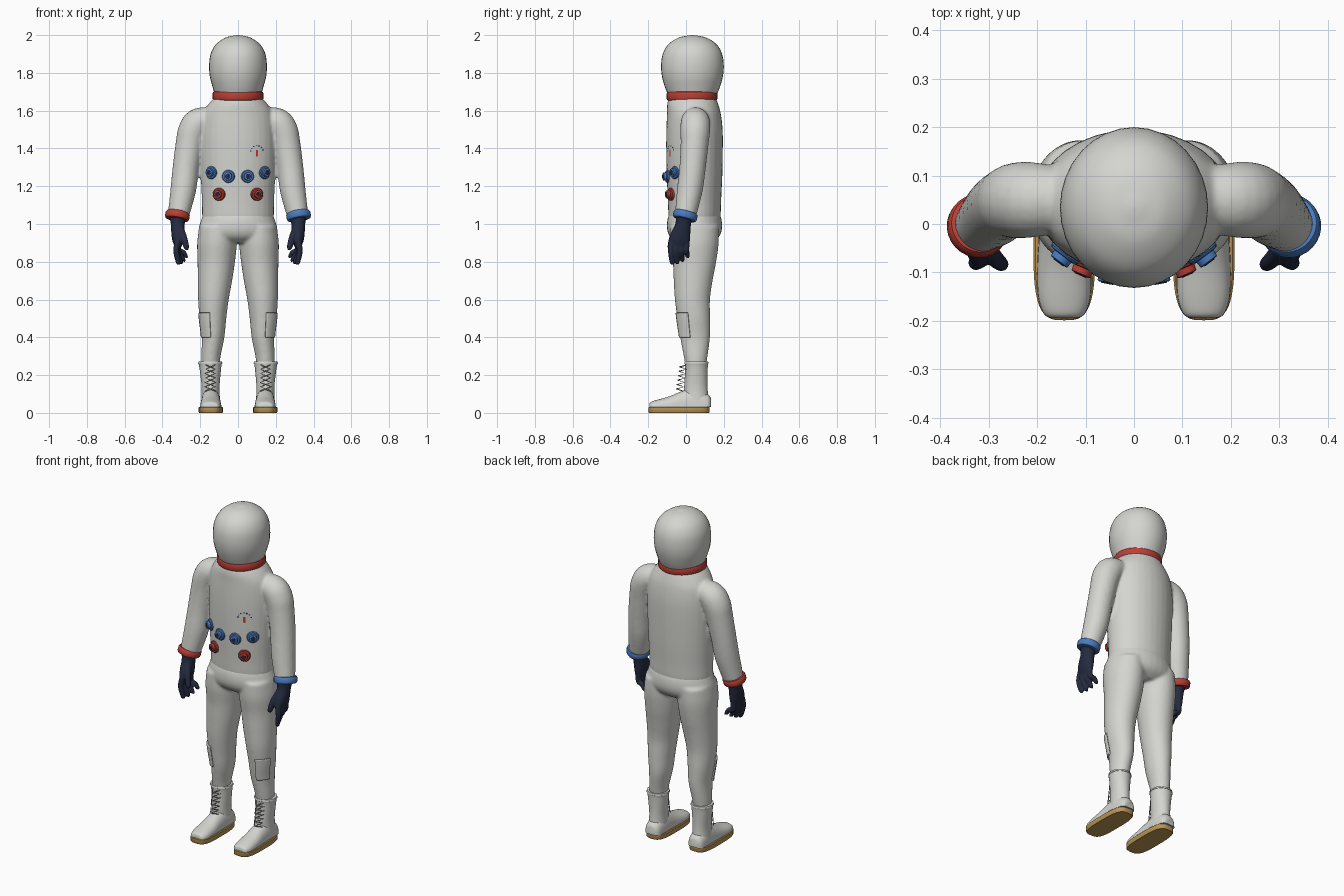
import bpy, bmesh, math
from mathutils import Vector

if "Cube" in bpy.data.objects:
    bpy.data.objects.remove(bpy.data.objects["Cube"])


def material(name, rgb):
    m = bpy.data.materials.new(name)
    m.use_nodes = True
    m.diffuse_color = (*rgb, 1)
    bsdf = m.node_tree.nodes["Principled BSDF"]
    bsdf.inputs["Base Color"].default_value = (*rgb, 1)
    bsdf.inputs["Roughness"].default_value = 0.6
    return m


SUIT = material("suit white", (0.66, 0.66, 0.63))
RED = material("fitting red", (0.5, 0.05, 0.035))
BLUE = material("fitting blue", (0.07, 0.2, 0.52))
NAVY = material("glove navy", (0.018, 0.024, 0.05))
TAN = material("sole tan", (0.5, 0.31, 0.09))
LACE = material("lace grey", (0.4, 0.4, 0.38))


def finish(name, bm, mat, voxel=0, angle=40):
    """Turn a bmesh into an object; voxel > 0 fuses its parts softly."""
    bmesh.ops.recalc_face_normals(bm, faces=bm.faces)
    me = bpy.data.meshes.new(name)
    bm.to_mesh(me)
    bm.free()
    me.materials.append(mat)
    me.shade_smooth()
    me.set_sharp_from_angle(angle=math.radians(angle))
    ob = bpy.data.objects.new(name, me)
    bpy.context.collection.objects.link(ob)
    if voxel:
        r = ob.modifiers.new("fuse", "REMESH")
        r.mode = "VOXEL"
        r.voxel_size = voxel
        r.use_smooth_shade = True
        s = ob.modifiers.new("soften", "SMOOTH")
        s.factor = 0.5
        s.iterations = 6
    return ob


def spline(keys, steps=5):
    """Catmull-Rom through tuples of any length."""
    out = []
    for i in range(len(keys) - 1):
        a, b, c, d = (keys[max(i - 1, 0)], keys[i], keys[i + 1], keys[min(i + 2, len(keys) - 1)])
        for k in range(steps):
            t = k / steps
            out.append(tuple(0.5 * (2 * q + (r - p) * t + (2 * p - 5 * q + 4 * r - s) * t * t
                                    + (3 * q - p - 3 * r + s) * t ** 3)
                             for p, q, r, s in zip(a, b, c, d)))
    return out + [tuple(keys[-1])]


def circle(n=32):
    return [(math.cos(2 * math.pi * i / n), math.sin(2 * math.pi * i / n)) for i in range(n)]


def loft(bm, rings, caps=True, closed=True):
    vs = [[bm.verts.new(p) for p in ring] for ring in rings]
    n = len(vs[0])
    for a, b in zip(vs, vs[1:]):
        for i in range(n if closed else n - 1):
            j = (i + 1) % n
            bm.faces.new((a[i], a[j], b[j], b[i]))
    if caps:
        bm.faces.new(vs[0])
        bm.faces.new(vs[-1])


def column(bm, keys, s=1, steps=5):
    """Elliptical sections stacked upward: z, cx, cy, rx, ry."""
    loft(bm, [[Vector((s * cx + rx * c, cy + ry * d, z)) for c, d in circle()]
              for z, cx, cy, rx, ry in spline(keys, steps)])


def tube(bm, keys, s=1, steps=5):
    """Round tube along a path: x, y, z, radius."""
    pts = spline(keys, steps)
    pos = [Vector((s * p[0], p[1], p[2])) for p in pts]
    rings = []
    for i, p in enumerate(pos):
        d = (pos[min(i + 1, len(pos) - 1)] - pos[max(i - 1, 0)]).normalized()
        u = d.cross(Vector((0, 1, 0.3))).normalized()
        v = d.cross(u)
        rings.append([p + pts[i][3] * (u * a + v * b) for a, b in circle(20)])
    loft(bm, rings)


def turned(bm, origin, axis, profile):
    """Lathe a list of (offset, radius) about an axis."""
    q = Vector(axis).to_track_quat("Z", "Y")
    loft(bm, [[Vector(origin) + q @ Vector((r * a, r * b, o)) for a, b in circle(28)]
              for o, r in profile])


# Helmet and neck ring
bm = bmesh.new()
column(bm, [(1.67, 0, 0.034, 0.118, 0.122), (1.72, 0, 0.034, 0.133, 0.144), (1.78, 0, 0.034, 0.149, 0.161),
            (1.84, 0, 0.034, 0.153, 0.166), (1.9, 0, 0.034, 0.145, 0.157), (1.95, 0, 0.034, 0.118, 0.129),
            (1.985, 0, 0.034, 0.07, 0.077), (1.997, 0, 0.034, 0.025, 0.027), (2.0, 0, 0.034, 0.004, 0.004)])
finish("helmet", bm, SUIT, angle=60)
bm = bmesh.new()
column(bm, [(z, 0, 0.032, r, r) for z, r in
            ((1.65, 0.12), (1.655, 0.13), (1.663, 0.134), (1.692, 0.134), (1.7, 0.13), (1.703, 0.118))], steps=1)
finish("neck_ring", bm, RED)

# Jacket: torso and arms fused
bm = bmesh.new()
column(bm, [(1.0, 0, 0.045, 0.184, 0.132), (1.04, 0, 0.045, 0.19, 0.138), (1.12, 0, 0.045, 0.191, 0.141),
            (1.25, 0, 0.045, 0.197, 0.147), (1.4, 0, 0.045, 0.202, 0.15), (1.5, 0, 0.045, 0.2, 0.149),
            (1.58, 0, 0.042, 0.188, 0.143), (1.63, 0, 0.036, 0.16, 0.136), (1.67, 0, 0.033, 0.125, 0.125)])
for s in (1, -1):
    tube(bm, [(0.1, 0.05, 1.555, 0.06), (0.2, 0.05, 1.54, 0.077), (0.238, 0.049, 1.495, 0.079),
              (0.257, 0.045, 1.42, 0.074), (0.276, 0.035, 1.3, 0.07), (0.29, 0.02, 1.18, 0.068),
              (0.315, -0.002, 1.05, 0.057)], s)
finish("jacket", bm, SUIT, voxel=0.008)

# Trousers: hips and legs fused
LEG = [(0.24, 0.146, 0.052, 0.048, 0.053), (0.3, 0.143, 0.051, 0.051, 0.063), (0.4, 0.132, 0.048, 0.06, 0.079),
       (0.5, 0.133, 0.041, 0.071, 0.087), (0.6, 0.13, 0.034, 0.081, 0.093), (0.7, 0.122, 0.038, 0.091, 0.103),
       (0.8, 0.115, 0.045, 0.099, 0.115), (0.9, 0.111, 0.045, 0.105, 0.128), (0.99, 0.107, 0.045, 0.098, 0.128)]
bm = bmesh.new()
column(bm, [(0.9, 0, 0.045, 0.15, 0.09), (0.93, 0, 0.045, 0.2, 0.128), (0.97, 0, 0.045, 0.209, 0.145),
            (1.02, 0, 0.045, 0.196, 0.144), (1.06, 0, 0.045, 0.182, 0.132)])
for s in (1, -1):
    column(bm, LEG, s)
finish("trousers", bm, SUIT, voxel=0.008)

# Knee patches wrapped on the outer front of each leg
for s, side in ((1, "left"), (-1, "right")):
    bm = bmesh.new()
    rings = []
    for z, cx, cy, rx, ry in spline(LEG, 20):
        if 0.4 <= z <= 0.53:
            angles = [math.radians(-78 + 6 * i) for i in range(11)]
            rings.append([Vector((s * (cx + (rx + 0.004) * math.cos(a)), cy + (ry + 0.004) * math.sin(a), z))
                          for a in angles])
    loft(bm, rings, caps=False, closed=False)
    patch = finish(side + "_knee_patch", bm, SUIT)
    mod = patch.modifiers.new("thickness", "SOLIDIFY")
    mod.thickness = 0.008
    mod.offset = 0

for s, side in ((1, "left"), (-1, "right")):
    # Wrist ring
    bm = bmesh.new()
    turned(bm, (s * 0.321, -0.004, 1.044), (s * 0.17, -0.24, -1),
           [(-0.021, 0.05), (-0.019, 0.06), (-0.011, 0.065), (0.011, 0.065), (0.019, 0.06), (0.021, 0.05)])
    finish(side + "_wrist_ring", bm, BLUE if s > 0 else RED)

    # Glove: palm, four fingers and thumb
    bm = bmesh.new()
    column(bm, [(0.875, 0.317, -0.036, 0.016, 0.042), (0.91, 0.318, -0.035, 0.029, 0.055),
                (0.95, 0.318, -0.029, 0.035, 0.052), (1.0, 0.319, -0.015, 0.037, 0.042),
                (1.05, 0.319, -0.004, 0.046, 0.048)], s)
    for i in range(4):
        y, tip = -0.076 + 0.027 * i, 0.784 + 0.004 * i * i
        tube(bm, [(0.318, y, 0.915, 0.016), (0.327 - 0.004 * i, y - 0.004, 0.86, 0.0155),
                  (0.32 - 0.01 * i, y, tip + 0.03, 0.014), (0.314 - 0.013 * i, y + 0.003, tip + 0.006, 0.011),
                  (0.313 - 0.013 * i, y + 0.003, tip, 0.006)], s)
    tube(bm, [(0.31, -0.04, 0.985, 0.02), (0.288, -0.07, 0.93, 0.018),
              (0.274, -0.083, 0.88, 0.015), (0.27, -0.085, 0.862, 0.008)], s)
    finish(side + "_glove", bm, NAVY, voxel=0.005).modifiers["soften"].iterations = 3

    # Boot sole: rounded footprint
    bm = bmesh.new()
    rings = []
    for z, inset in ((0, 0.003), (0.004, 0), (0.028, 0), (0.032, 0.004)):
        rings.append([Vector((s * 0.144 + (0.064 - inset) * math.copysign(abs(c) ** 0.6, c),
                              -0.037 + (0.162 - inset) * math.copysign(abs(d) ** 0.6, d), z))
                      for c, d in circle(48)])
    loft(bm, rings)
    finish(side + "_sole", bm, TAN)

    # Boot upper: domed sections from toe to heel (y, half width, top)
    bm = bmesh.new()
    foot = [(-0.194, 0.026, 0.045), (-0.186, 0.042, 0.058), (-0.15, 0.054, 0.07), (-0.09, 0.056, 0.087),
            (-0.03, 0.053, 0.112), (0.02, 0.052, 0.13), (0.07, 0.052, 0.125), (0.115, 0.046, 0.1),
            (0.132, 0.03, 0.08)]
    loft(bm, [[Vector((s * 0.144 + w * c, y, 0.03 + max(0, (top - 0.03) * math.copysign(abs(d) ** 0.75, d))))
               for c, d in circle()] for y, w, top in spline(foot)])
    finish(side + "_boot_foot", bm, SUIT, angle=50)

    # Boot shaft with a small rim
    bm = bmesh.new()
    column(bm, [(0.06, 0.145, 0.055, 0.05, 0.066), (0.13, 0.145, 0.052, 0.047, 0.062), (0.2, 0.146, 0.054, 0.053, 0.06),
                (0.255, 0.147, 0.055, 0.06, 0.061), (0.262, 0.147, 0.055, 0.064, 0.064),
                (0.272, 0.147, 0.055, 0.062, 0.062)], s, steps=3)
    finish(side + "_boot_shaft", bm, SUIT)

    # Crossed laces standing off the shaft
    cu = bpy.data.curves.new(side + "_laces", "CURVE")
    cu.dimensions = "3D"
    cu.bevel_depth = 0.003
    cu.bevel_resolution = 1
    cu.materials.append(LACE)
    rows = 6
    for flip in (1, -1):
        sp = cu.splines.new("POLY")
        sp.points.add(2 * rows)
        for k in range(2 * rows + 1):
            z = 0.115 + 0.14 * k / (2 * rows)
            y = -0.052 + 0.02 * k / (2 * rows)
            x = 0 if k % 2 else flip * 0.028 * (-1) ** (k // 2)
            sp.points[k].co = (s * 0.146 + x, y if k % 2 else y + 0.038, z, 1)
    bpy.context.collection.objects.link(bpy.data.objects.new(side + "_laces", cu))


def chest(x):
    """Point depth and outward normal on the front of the torso."""
    a, b = 0.197, 0.146
    k = math.sqrt(1 - (x / a) ** 2)
    return 0.045 - b * k, Vector((x / a ** 2, -k / b, 0)).normalized()


# Hose connectors on the chest
for i, (x, z, mat) in enumerate([(-0.14, 1.272, BLUE), (-0.05, 1.252, BLUE), (0.05, 1.252, BLUE),
                                 (0.14, 1.272, BLUE), (-0.1, 1.157, RED), (0.1, 1.157, RED)]):
    y, n = chest(x)
    bm = bmesh.new()
    turned(bm, (x, y, z), n, [(-0.015, 0.033), (0.005, 0.034), (0.01, 0.03), (0.011, 0.022), (0.024, 0.021),
                              (0.026, 0.018)])
    finish(f"connector_{i + 1}", bm, mat)
    bm = bmesh.new()
    turned(bm, (x, y, z), n, [(0.02, 0.013), (0.028, 0.013)])
    finish(f"connector_port_{i + 1}", bm, NAVY)


# Small chest badge made of thin plates
def plate(name, x, z, w, h, mat):
    y, n = chest(x)
    bm = bmesh.new()
    bmesh.ops.create_cube(bm, size=1)
    bmesh.ops.scale(bm, vec=(w, h, 0.008), verts=bm.verts)
    ob = finish(name, bm, mat)
    ob.location = (x, y - 0.001, z)
    ob.rotation_euler = n.to_track_quat("Z", "Y").to_euler()


plate("badge_bar", 0.1, 1.375, 0.012, 0.035, RED)
for i in range(7):
    a = math.radians(20 + 25 * i)
    plate(f"badge_dash_{i + 1}", 0.1 + 0.035 * math.cos(a), 1.38 + 0.035 * math.sin(a), 0.008, 0.006,
          BLUE if i % 2 else NAVY)
